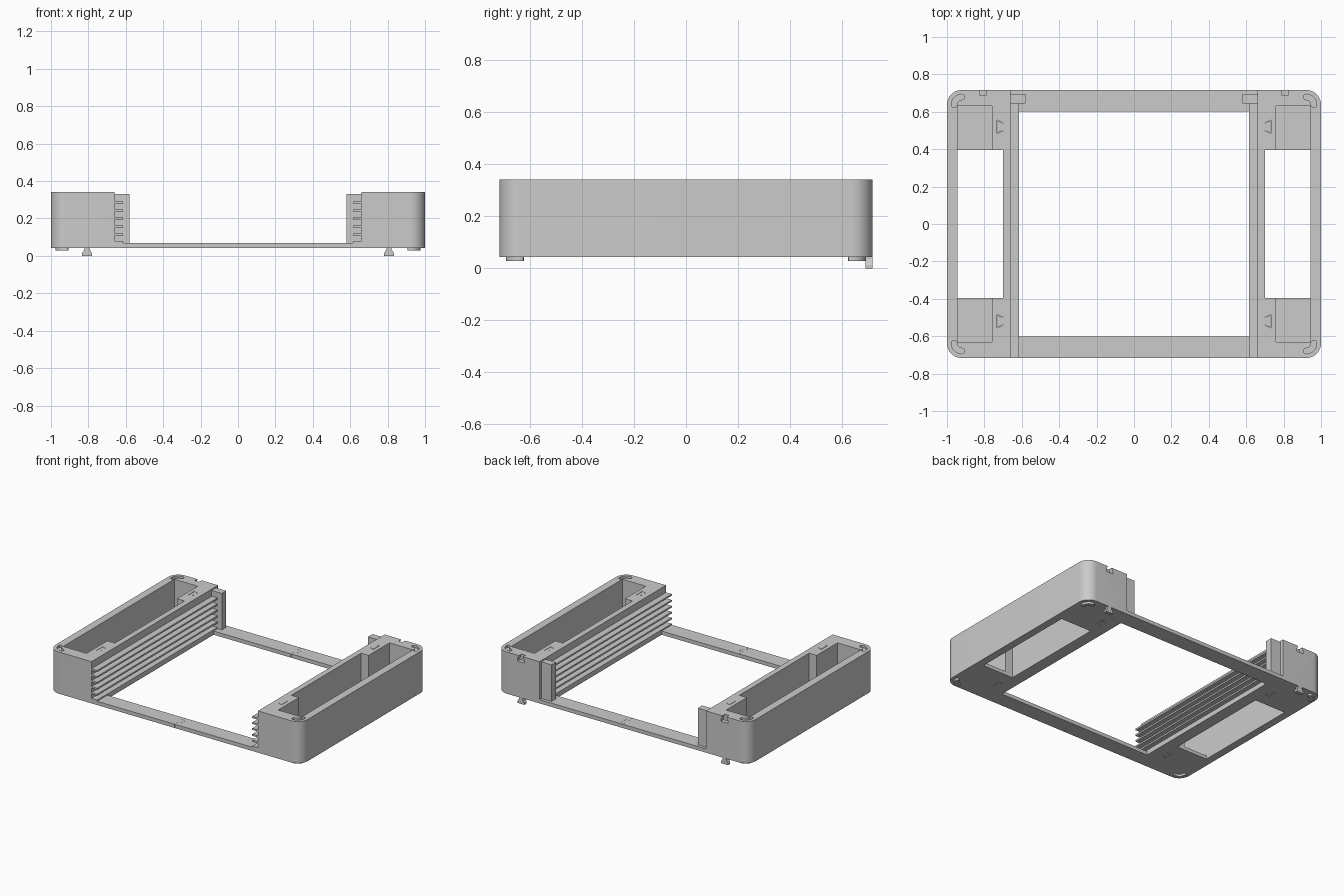
import bpy, bmesh, math
from mathutils import Vector

if "Cube" in bpy.data.objects:
    bpy.data.objects.remove(bpy.data.objects["Cube"], do_unlink=True)

grey = bpy.data.materials.new("light grey plastic")
grey.use_nodes = True
COLOUR = (0.6, 0.6, 0.6, 1)
grey.diffuse_color = COLOUR
grey.node_tree.nodes["Principled BSDF"].inputs["Base Color"].default_value = COLOUR

DEPTH = 0.717             # half depth in y
BASE, TOP, FLOOR = 0.043, 0.342, 0.068
CORNER = 0.08


def prism(name, pts, lo, hi, axis="z"):
    """Extrude a 2D outline along z (outline in x, y) or y (outline in x, z)."""
    bm = bmesh.new()
    place = (lambda a, b: (a, b, lo)) if axis == "z" else (lambda a, b: (a, lo, b))
    face = bm.faces.new([bm.verts.new(place(a, b)) for a, b in pts])
    step = (0, 0, hi - lo) if axis == "z" else (0, hi - lo, 0)
    new = bmesh.ops.extrude_face_region(bm, geom=[face])["geom"]
    bmesh.ops.translate(bm, vec=Vector(step),
                        verts=[v for v in new if isinstance(v, bmesh.types.BMVert)])
    bmesh.ops.recalc_face_normals(bm, faces=bm.faces)
    mesh = bpy.data.meshes.new(name)
    bm.to_mesh(mesh)
    bm.free()
    mesh.materials.append(grey)
    ob = bpy.data.objects.new(name, mesh)
    bpy.context.collection.objects.link(ob)
    return ob


def rect(x0, x1, y0, y1):
    return [(x0, y0), (x1, y0), (x1, y1), (x0, y1)]


def flip(pts, s, t=1):
    return [(s * x, t * y) for x, y in pts]


def arc(cx, cy, r, a0, a1, n):
    return [(cx + r * math.cos(math.radians(a0 + (a1 - a0) * i / n)),
             cy + r * math.sin(math.radians(a0 + (a1 - a0) * i / n))) for i in range(n + 1)]


def kidney(mid=0.042, half=0.013):
    """Curved slot outline that follows the rounded corner."""
    cx, cy = 1 - CORNER, DEPTH - CORNER
    return (arc(cx, cy, mid + half, 0, 90, 10)
            + arc(cx, cy + mid, half, 90, 270, 6)[1:-1]
            + arc(cx, cy, mid - half, 90, 0, 10)
            + arc(cx + mid, cy, half, 180, 360, 6)[1:-1])


def dovetail(y, grow=0.0):
    """Flared tab outline reaching outwards from the inner wall."""
    return [(0.70, y - 0.018 - grow), (0.73 + grow, y - 0.033 - grow),
            (0.73 + grow, y + 0.033 + grow), (0.70, y + 0.018 + grow)]


def carve(ob, cutters):
    for cutter in cutters:
        cutter.hide_render = True
        mod = ob.modifiers.new("cut", "BOOLEAN")
        mod.operation, mod.solver, mod.object = "DIFFERENCE", "EXACT", cutter
        bpy.context.view_layer.objects.active = ob
        bpy.ops.object.modifier_apply(modifier=mod.name)
        bpy.data.objects.remove(cutter, do_unlink=True)


def smooth(ob):
    bpy.ops.object.select_all(action="DESELECT")
    ob.select_set(True)
    bpy.context.view_layer.objects.active = ob
    bpy.ops.object.shade_smooth_by_angle(angle=math.radians(30))


for s, side in ((1, "left"), (-1, "right")):
    # Hollow side box with rounded outer corners
    cx, cy = 1 - CORNER, DEPTH - CORNER
    outline = ([(0.70, -DEPTH)] + arc(cx, -cy, CORNER, -90, 0, 12)
               + arc(cx, cy, CORNER, 0, 90, 12) + [(0.70, DEPTH)])
    box = prism(side + "_box", flip(outline, s), BASE, TOP)

    # Cavity: wide in the middle, narrower beside the end blocks
    cavity = [(0.65, -0.395), (0.76, -0.395), (0.76, -0.63), (0.945, -0.63),
              (0.945, 0.63), (0.76, 0.63), (0.76, 0.395), (0.65, 0.395)]
    cuts = [prism("cavity_cutter", flip(cavity, s), FLOOR, 0.5),
            prism("floor_cutter", flip(rect(0.65, 0.945, -0.395, 0.395), s), -0.1, 0.2)]
    for t in (1, -1):
        socket = [(0.69, t * 0.52 - 0.018)] + dovetail(t * 0.52, 0.003) + [(0.69, t * 0.52 + 0.018)]
        cuts.append(prism("socket_cutter", flip(socket, s), -0.1, 0.5))
        cuts.append(prism("recess_cutter", flip(kidney(0.042, 0.015), s, t), TOP - 0.016, 0.5))
    # Stacking notch at the top of the back face
    notch = [(0.778, 0.30), (0.836, 0.30), (0.836, 0.313), (0.823, TOP),
             (0.823, 0.4), (0.791, 0.4), (0.791, TOP), (0.778, 0.313)]
    cuts.append(prism("notch_cutter", flip(notch, s), 0.687, 0.8, "y"))
    carve(box, cuts)
    smooth(box)

    # Stacking tab below the back face
    tab = [(0.78, 0), (0.834, 0), (0.834, 0.013), (0.821, 0.035),
           (0.821, 0.05), (0.793, 0.05), (0.793, 0.035), (0.78, 0.013)]
    prism(side + "_stacking_tab", flip(tab, s), 0.69, DEPTH, "y")

    # Curved feet
    for t, end in ((1, "back"), (-1, "front")):
        smooth(prism(f"{side}_{end}_foot", flip(kidney(), s, t), 0.028, BASE + 0.002))

    # Inner wall with dovetails that lock into the box
    wall = ([(0.66, -DEPTH), (0.70, -DEPTH)] + dovetail(-0.52) + dovetail(0.52)
            + [(0.70, DEPTH), (0.66, DEPTH)])
    prism(side + "_inner_wall", flip(wall, s), BASE, TOP)

    # Bottom ledge, thin shelf fins and back stop
    prism(side + "_ledge", flip(rect(0.615, 0.66, -DEPTH, DEPTH), s), BASE, 0.07)
    for i in range(6):
        z = 0.285 - 0.0425 * i
        prism(f"{side}_fin_{i + 1}", flip(rect(0.615, 0.662, -DEPTH, 0.65), s), z - 0.006, z + 0.006)
    prism(side + "_back_stop", flip(rect(0.58, 0.662, 0.645, 0.695), s), 0.066, 0.332)

# Front and back rails, each in two halves joined by a dovetail
for t, end in ((1, "back"), (-1, "front")):
    y = t * 0.665
    joint = [(0, y - 0.015), (0.024, y - 0.028), (0.024, y + 0.028), (0, y + 0.015)]
    lo, hi = sorted((t * 0.602, t * DEPTH))
    prism(end + "_rail_right", [(-0.616, lo), (0, lo)] + joint + [(0, hi), (-0.616, hi)], BASE, 0.07)
    prism(end + "_rail_left", [(0.616, lo), (0.001, lo)]
          + [(x + 0.001, b) for x, b in joint] + [(0.001, hi), (0.616, hi)], BASE, 0.07)
